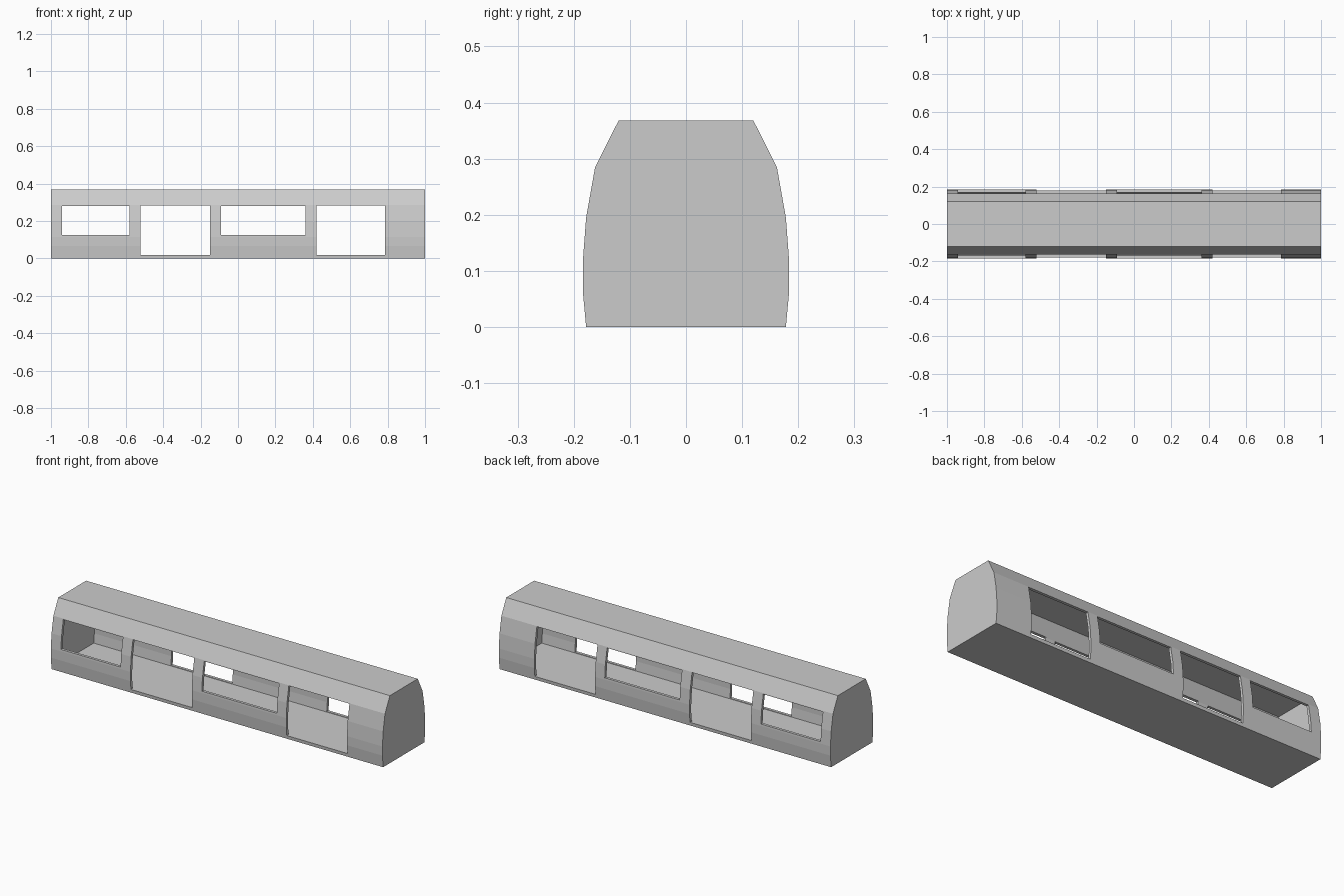
import bpy, bmesh

if "Cube" in bpy.data.objects:
    bpy.data.objects.remove(bpy.data.objects["Cube"])

WALL = 0.015


def prism(name, half_profile, x0, x1):
    """Extrude a mirrored (y, z) half profile along x."""
    ring = half_profile + [(-y, z) for y, z in reversed(half_profile)]
    bm = bmesh.new()
    a = [bm.verts.new((x0, y, z)) for y, z in ring]
    b = [bm.verts.new((x1, y, z)) for y, z in ring]
    n = len(ring)
    bm.faces.new(a)
    bm.faces.new(b[::-1])
    for i in range(n):
        j = (i + 1) % n
        bm.faces.new((a[i], b[i], b[j], a[j]))
    bmesh.ops.recalc_face_normals(bm, faces=bm.faces)
    mesh = bpy.data.meshes.new(name)
    bm.to_mesh(mesh)
    bm.free()
    obj = bpy.data.objects.new(name, mesh)
    bpy.context.collection.objects.link(obj)
    return obj


def cut(target, cutter):
    """Subtract the cutter from the target, then remove the cutter."""
    cutter.hide_render = True
    mod = target.modifiers.new("cut", 'BOOLEAN')
    mod.operation = 'DIFFERENCE'
    mod.solver = 'EXACT'
    mod.object = cutter
    bpy.context.view_layer.objects.active = target
    bpy.ops.object.modifier_apply(modifier=mod.name)
    bpy.data.objects.remove(cutter)


# Carriage body with faceted sides and flat roof
outer = [(0.178, 0), (0.184, 0.065), (0.184, 0.115),
         (0.178, 0.195), (0.162, 0.285), (0.12, 0.368)]
body = prism("carriage_shell", outer, -1, 1)

# Hollow interior
inner = [(0.164, WALL), (0.169, 0.066), (0.169, 0.114),
         (0.163, 0.193), (0.148, 0.28), (0.111, 0.368 - WALL)]
cut(body, prism("interior_space", inner, -1 + WALL, 1 - WALL))

# Windows and doorways, cut through both sides
openings = [("window", -0.94, -0.58, 0.125, 0.28),
            ("doorway", -0.52, -0.15, 0.018, 0.283),
            ("window", -0.09, 0.362, 0.125, 0.28),
            ("doorway", 0.42, 0.786, 0.018, 0.283)]
for name, x0, x1, z0, z1 in openings:
    cut(body, prism(name + "_cutter", [(0.3, z0), (0.3, z1)], x0, x1))
